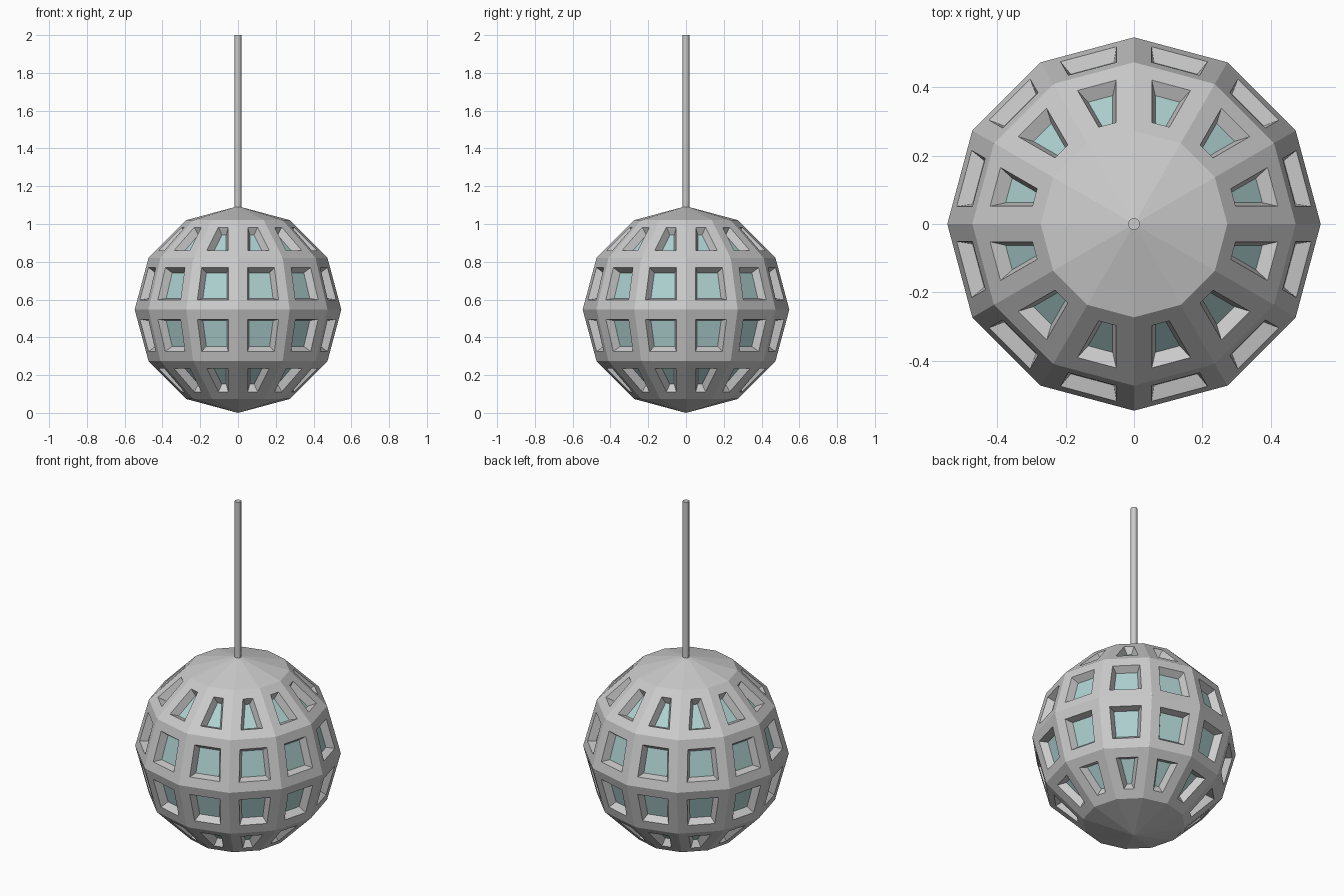
import bpy, bmesh, math

if "Cube" in bpy.data.objects:
    bpy.data.objects.remove(bpy.data.objects["Cube"])

R = 0.547          # globe radius, also its centre height
ROD_R = 0.0175

def faceted_globe():
    """12 x 6 globe with tapered window recesses; returns bmesh and pane faces."""
    bm = bmesh.new()
    bmesh.ops.create_uvsphere(bm, u_segments=12, v_segments=6, radius=R)
    bmesh.ops.translate(bm, verts=bm.verts, vec=(0, 0, R))
    bm.normal_update()
    panes = [f for f in bm.faces if len(f.verts) == 4]
    bmesh.ops.inset_individual(bm, faces=panes, thickness=0.053, use_even_offset=True)
    bm.normal_update()
    bmesh.ops.inset_individual(bm, faces=panes, thickness=0.018, depth=-0.04,
                               use_even_offset=True)
    return bm, panes

def add_object(name, bm):
    mesh = bpy.data.meshes.new(name)
    bm.to_mesh(mesh)
    bm.free()
    obj = bpy.data.objects.new(name, mesh)
    bpy.context.collection.objects.link(obj)
    return obj

# Metal shell with open windows
bm, panes = faceted_globe()
bmesh.ops.delete(bm, geom=panes, context='FACES')
add_object("globe_shell", bm)

# Glass panes at the bottom of each recess
bm, panes = faceted_globe()
keep = set(panes)
bmesh.ops.delete(bm, geom=[f for f in bm.faces if f not in keep], context='FACES')
glass = add_object("glass_panes", bm)
mat = bpy.data.materials.new("teal_glass")
mat.diffuse_color = (0.42, 0.64, 0.63, 1)
mat.use_nodes = True
mat.node_tree.nodes["Principled BSDF"].inputs["Base Color"].default_value = mat.diffuse_color
glass.data.materials.append(mat)

# Hanging rod
bottom, top = 2 * R - 0.02, 2.0
bpy.ops.mesh.primitive_cylinder_add(vertices=16, radius=ROD_R, depth=top - bottom,
                                    location=(0, 0, (top + bottom) / 2))
rod = bpy.context.object
rod.name = "hanging_rod"
bpy.ops.object.shade_smooth_by_angle(angle=math.radians(40))
